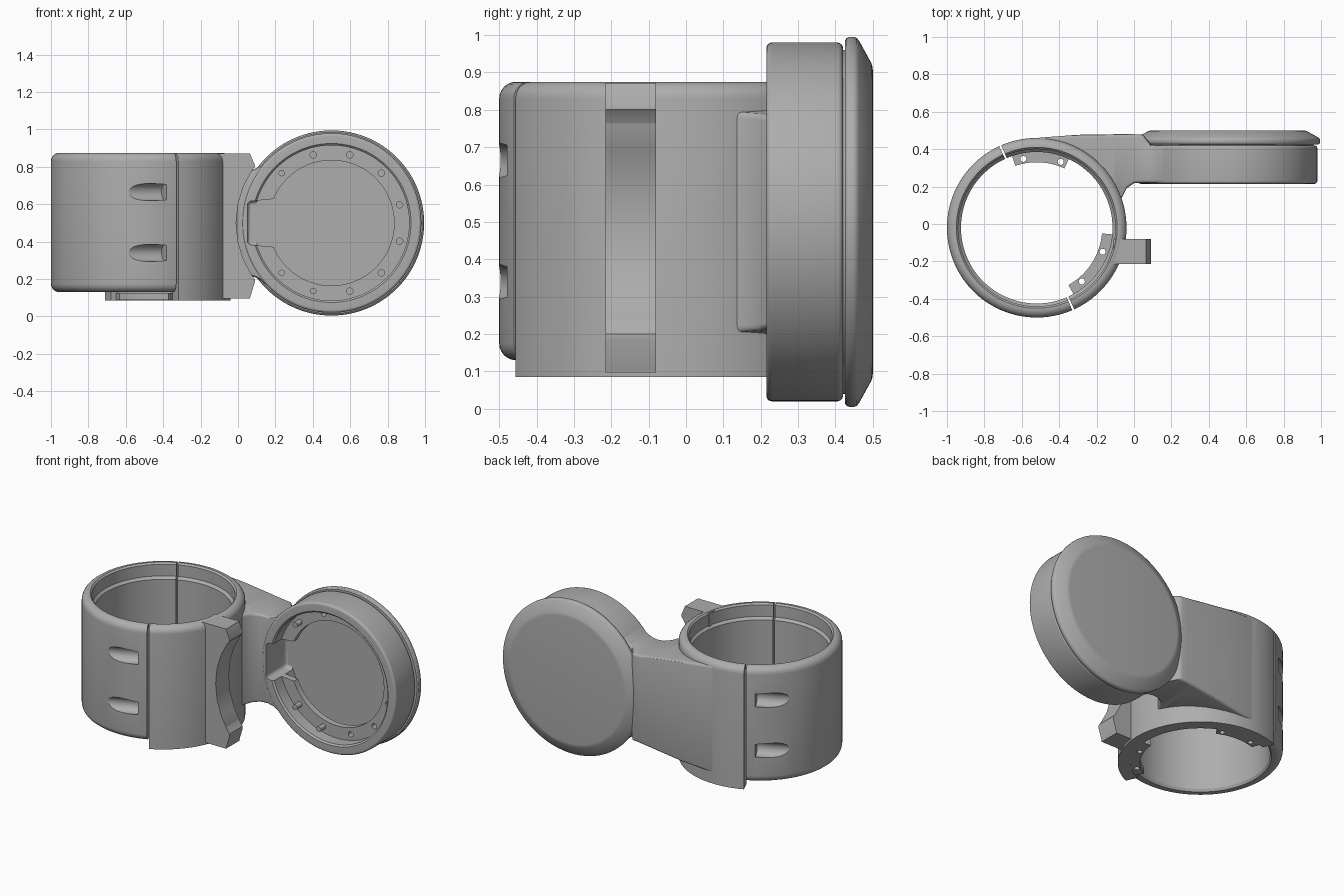
import bpy, bmesh, math
from mathutils import Vector, Matrix

if "Cube" in bpy.data.objects:
    bpy.data.objects.remove(bpy.data.objects["Cube"])

grey = bpy.data.materials.new("plain_grey")
grey.use_nodes = True
COLOUR = (0.42, 0.42, 0.42, 1)
grey.diffuse_color = COLOUR
grey.node_tree.nodes["Principled BSDF"].inputs["Base Color"].default_value = COLOUR

CLAMP = Vector((-0.52, -0.02, 0))   # vertical clamp axis
POD = Vector((0.5, 0, 0.5))         # round pod axis, along y
SPLIT = -66                         # clamp split direction in degrees


def finish(name, bm):
    bmesh.ops.remove_doubles(bm, verts=bm.verts, dist=1e-5)
    bmesh.ops.recalc_face_normals(bm, faces=bm.faces)
    mesh = bpy.data.meshes.new(name)
    bm.to_mesh(mesh)
    bm.free()
    mesh.materials.append(grey)
    obj = bpy.data.objects.new(name, mesh)
    bpy.context.collection.objects.link(obj)
    return obj


def revolve(name, profile, centre, along_y=False, start=0, end=360, steps=96):
    """Spin a closed (radius, height) profile round z or y."""
    bm = bmesh.new()
    full = end - start == 360
    rings = []
    for i in range(steps if full else steps + 1):
        a = math.radians(start + (end - start) * i / steps)
        c, s = math.cos(a), math.sin(a)
        rings.append([bm.verts.new(centre + Vector((r * c, h, r * s) if along_y else (r * c, r * s, h)))
                      for r, h in profile])
    n = len(profile)
    for i in range(steps):
        p, q = rings[i], rings[(i + 1) % len(rings)]
        for j in range(n):
            k = (j + 1) % n
            if profile[j][0] or profile[k][0]:
                bm.faces.new((p[j], p[k], q[k], q[j]))
    if not full:
        bm.faces.new(rings[0])
        bm.faces.new(rings[-1])
    return finish(name, bm)


def rod(name, a, b, radius):
    a, b = Vector(a), Vector(b)
    bm = bmesh.new()
    turn = (b - a).to_track_quat('Z', 'Y').to_matrix().to_4x4()
    bmesh.ops.create_cone(bm, cap_ends=True, segments=32, radius1=radius, radius2=radius,
                          depth=(b - a).length, matrix=Matrix.Translation((a + b) / 2) @ turn)
    return finish(name, bm)


def loft(name, sections):
    """Join quads, each a list of four points."""
    bm = bmesh.new()
    rows = [[bm.verts.new(p) for p in s] for s in sections]
    for p, q in zip(rows, rows[1:]):
        for j in range(4):
            k = (j + 1) % 4
            bm.faces.new((p[j], p[k], q[k], q[j]))
    bm.faces.new(rows[0])
    bm.faces.new(rows[-1])
    return finish(name, bm)


def apply(obj):
    deps = bpy.context.evaluated_depsgraph_get()
    mesh = bpy.data.meshes.new_from_object(obj.evaluated_get(deps))
    obj.modifiers.clear()
    obj.data = mesh


def bevel(obj, width, segments=3, angle=50):
    m = obj.modifiers.new("bevel", 'BEVEL')
    m.width, m.segments = width, segments
    m.limit_method, m.angle_limit = 'ANGLE', math.radians(angle)
    apply(obj)


def cut(obj, cutters):
    for c in cutters:
        m = obj.modifiers.new("cut", 'BOOLEAN')
        m.operation, m.solver, m.object = 'DIFFERENCE', 'EXACT', c
    apply(obj)
    for c in cutters:
        bpy.data.objects.remove(c)


def arc(r, h, rad, a0):
    """Quarter-round corner points about (r, h)."""
    return [(r + rad * math.cos(math.radians(a0 + t)), h + rad * math.sin(math.radians(a0 + t)))
            for t in range(0, 91, 15)]


def polar(radius, deg, height=0):
    a = math.radians(deg)
    return CLAMP + Vector((radius * math.cos(a), radius * math.sin(a), height))


def pod_point(radius, deg, y):
    a = math.radians(deg)
    return POD + Vector((radius * math.cos(a), y, radius * math.sin(a)))


# Split clamp: two half rings with a stepped bore
top = arc(0.435, 0.83, 0.045, 0) + [(0.43, 0.875), (0.42, 0.865), (0.42, 0.79), (0.405, 0.775)]
outer_half = [(0.405, 0.145), (0.415, 0.13)] + arc(0.435, 0.175, 0.045, -90) + top
inner_half = [(0.405, 0.085), (0.48, 0.085)] + top
GAP = 0.7
left_half = revolve("clamp_outer_half", outer_half, CLAMP, start=SPLIT - 180 + GAP, end=SPLIT - GAP)
revolve("clamp_inner_half", inner_half, CLAMP, start=SPLIT + GAP, end=SPLIT + 180 - GAP)

# Screw pockets on both ends of the outer half
along = polar(1, SPLIT) - CLAMP
away = polar(1, SPLIT - 90) - CLAMP
pockets = []
for side in (1, -1):
    for z in (0.34, 0.665):
        base = CLAMP + along * side * 0.455 + Vector((0, 0, z))
        pockets.append(rod("pocket", base + away * 0.06, base + away * 0.5, 0.046))
cut(left_half, pockets)

# Drilled lugs under the bore
for label, a0, a1, holes in (("rear", 65, 109, (70, 101)), ("front", -61, -5, (-50, -20))):
    lug = revolve(label + "_lug", [(0.35, 0.087), (0.41, 0.087), (0.41, 0.125), (0.35, 0.125)],
                  CLAMP, start=a0, end=a1, steps=24)
    cut(lug, [rod("hole", polar(0.375, h, 0), polar(0.375, h, 0.2), 0.016) for h in holes])

# Side tab with a round scoop that clears the pod
tab = loft("side_tab", [[(-0.11, y, 0.097), (0.06, y, 0.097), (0.06, y, 0.872), (-0.11, y, 0.872)]
                        for y in (-0.215, -0.08)])
for v in tab.data.vertices:
    if v.co.x > 0:
        v.co.x = 0.065
horn = loft("tab_horns", [[(0.064, y, 0.098), (0.09, y, 0.185), (0.09, y, 0.81), (0.064, y, 0.871)]
                          for y in (-0.215, -0.08)])
for part in (tab, horn):
    cut(part, [rod("scoop", (0.5, -0.4, 0.5), (0.5, 0.1, 0.5), 0.51)])

# Arm: sections of x, front y, back y, half height
arm_rows = [(-0.69, 0.38, 0.428, 0.358), (-0.5, 0.3, 0.462, 0.345), (-0.3, 0.2, 0.477, 0.325),
            (-0.1, 0.06, 0.48, 0.298), (-0.065, 0.14, 0.48, 0.293), (-0.04, 0.19, 0.48, 0.29),
            (0, 0.218, 0.48, 0.285), (0.05, 0.22, 0.478, 0.282), (0.09, 0.22, 0.425, 0.29),
            (0.12, 0.22, 0.42, 0.305), (0.15, 0.22, 0.42, 0.33), (0.2, 0.22, 0.42, 0.36)]
arm = loft("arm", [[(x, f, 0.5 - h), (x, b, 0.5 - h), (x, b, 0.5 + h), (x, f, 0.5 + h)]
                   for x, f, b, h in arm_rows])
bevel(arm, 0.015)


def notch():
    box = loft("notch", [[(0.05, y, 0.385), (0.21, y, 0.37), (0.21, y, 0.63), (0.05, y, 0.615)]
                         for y in (0.15, 0.419)])
    bevel(box, 0.02)
    return box


cut(arm, [rod("bore", CLAMP, CLAMP + Vector((0, 0, 1)), 0.43),
          rod("pod_bore", (0.5, 0.1, 0.5), (0.5, 0.6, 0.5), 0.45), notch()])

# Pod shell with an inner lip
shell = revolve("pod_shell",
                [(0.425, 0.215)] + arc(0.465, 0.23, 0.015, -90) + arc(0.465, 0.405, 0.015, 0)
                + [(0.415, 0.42), (0.415, 0.34), (0.335, 0.34), (0.335, 0.3), (0.415, 0.3), (0.415, 0.225)],
                POD, along_y=True, steps=128)
PEGS = (135, -135, -105)
OPEN = (15, 45, 75, 105, -15, -45, -75)
cut(shell, [notch()] + [rod("hole", pod_point(0.377, a, 0.27), pod_point(0.377, a, 0.36), 0.017) for a in OPEN])
for a in PEGS:
    rod("lip_peg", pod_point(0.377, a, 0.25), pod_point(0.377, a, 0.32), 0.017)

# Chamfered rear cap, also the pod floor
revolve("rear_cap", [(0, 0.418), (0.46, 0.418), (0.46, 0.425), (0.485, 0.425), (0.492, 0.43),
                     (0.495, 0.437), (0.495, 0.45), (0.492, 0.457), (0.485, 0.463), (0.425, 0.496),
                     (0.415, 0.499), (0.405, 0.5), (0, 0.5)], POD, along_y=True, steps=128)

# Smooth shading with sharp edges kept
bpy.ops.object.select_all(action='DESELECT')
for obj in bpy.context.collection.objects:
    if obj.type == 'MESH' and grey.name in obj.data.materials:
        obj.select_set(True)
        bpy.context.view_layer.objects.active = obj
bpy.ops.object.shade_smooth_by_angle(angle=math.radians(30))
